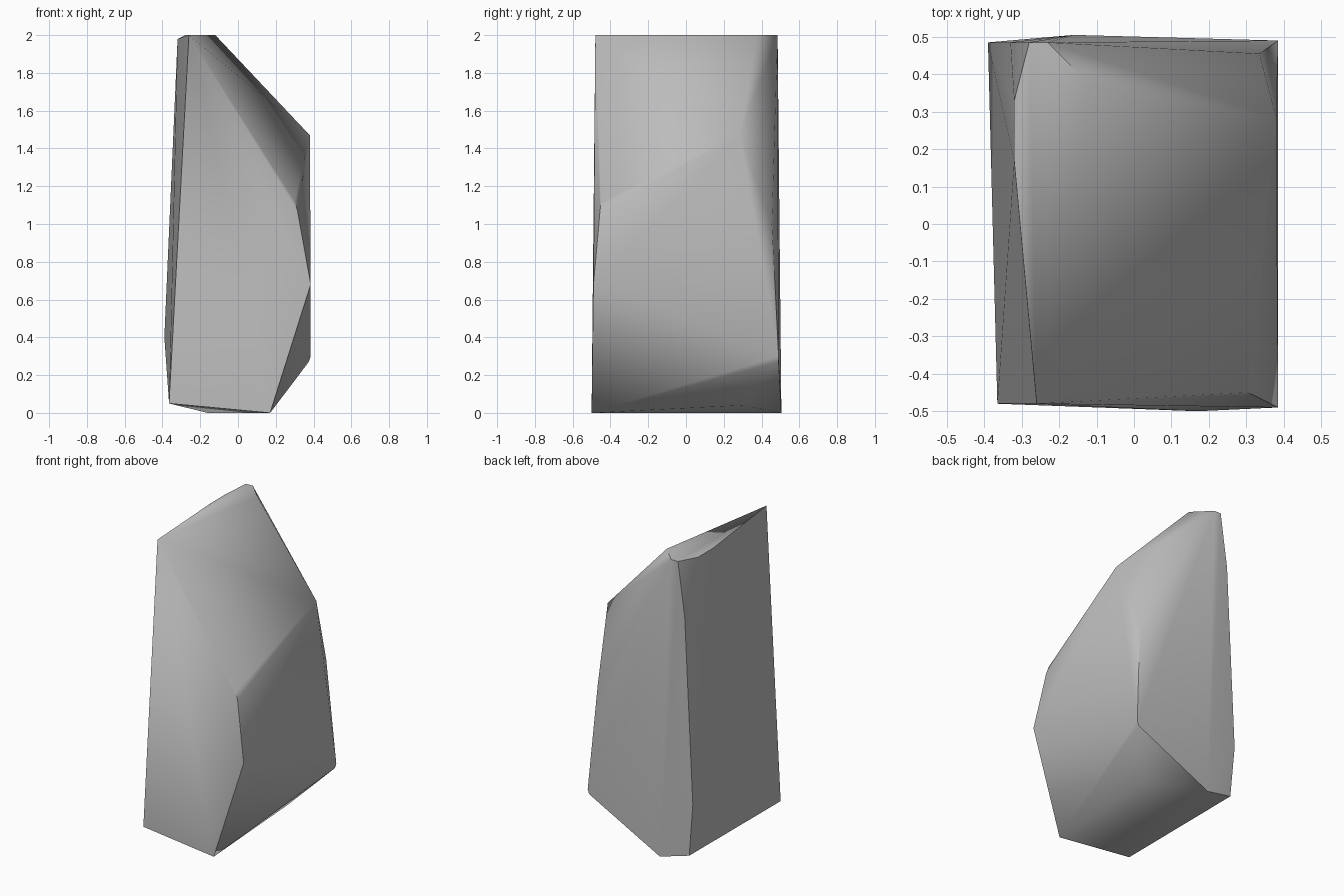
import bpy
import bmesh
import math

cube = bpy.data.objects.get("Cube")
if cube:
    bpy.data.objects.remove(cube, do_unlink=True)

# Single stone colour
stone = bpy.data.materials.new("stone_grey")
stone.use_nodes = True
colour = (0.5, 0.5, 0.5, 1.0)
stone.diffuse_color = colour
bsdf = next(n for n in stone.node_tree.nodes if n.type == "BSDF_PRINCIPLED")
bsdf.inputs["Base Color"].default_value = colour
bsdf.inputs["Roughness"].default_value = 0.9

# Corners of the boulder, grouped by region
crown = [(-0.26, -0.48, 2.0), (-0.12, 0.375, 2.0), (-0.23, 0.485, 2.0),
         (-0.28, 0.485, 2.0), (-0.32, 0.33, 1.98), (-0.32, 0.17, 1.98)]
right_side = [(0.38, 0.285, 1.47), (0.30, -0.45, 1.12), (0.315, -0.455, 1.07),
              (0.385, -0.49, 0.68), (0.335, 0.455, 1.0), (0.385, 0.49, 0.30),
              (0.375, 0.49, 0.27)]
left_side = [(-0.33, 0.485, 1.64), (-0.39, 0.485, 0.40)]
base = [(0.17, -0.50, 0.0), (-0.365, -0.48, 0.05), (-0.36, 0.48, 0.05),
        (-0.16, 0.505, 0.0), (0.16, 0.30, 0.04)]

# Faceted boulder wrapped around the corners
bm = bmesh.new()
for corner in crown + right_side + left_side + base:
    bm.verts.new(corner)
bmesh.ops.convex_hull(bm, input=bm.verts[:])
loose = [v for v in bm.verts if not v.link_faces]
bmesh.ops.delete(bm, geom=loose, context="VERTS")
bmesh.ops.recalc_face_normals(bm, faces=bm.faces[:])

mesh = bpy.data.meshes.new("boulder")
bm.to_mesh(mesh)
bm.free()
mesh.materials.append(stone)
boulder = bpy.data.objects.new("boulder", mesh)
bpy.context.collection.objects.link(boulder)

# Soft shallow ridges, crisp steep edges
bpy.ops.object.select_all(action="DESELECT")
boulder.select_set(True)
bpy.context.view_layer.objects.active = boulder
bpy.ops.object.shade_smooth_by_angle(angle=math.radians(50))
